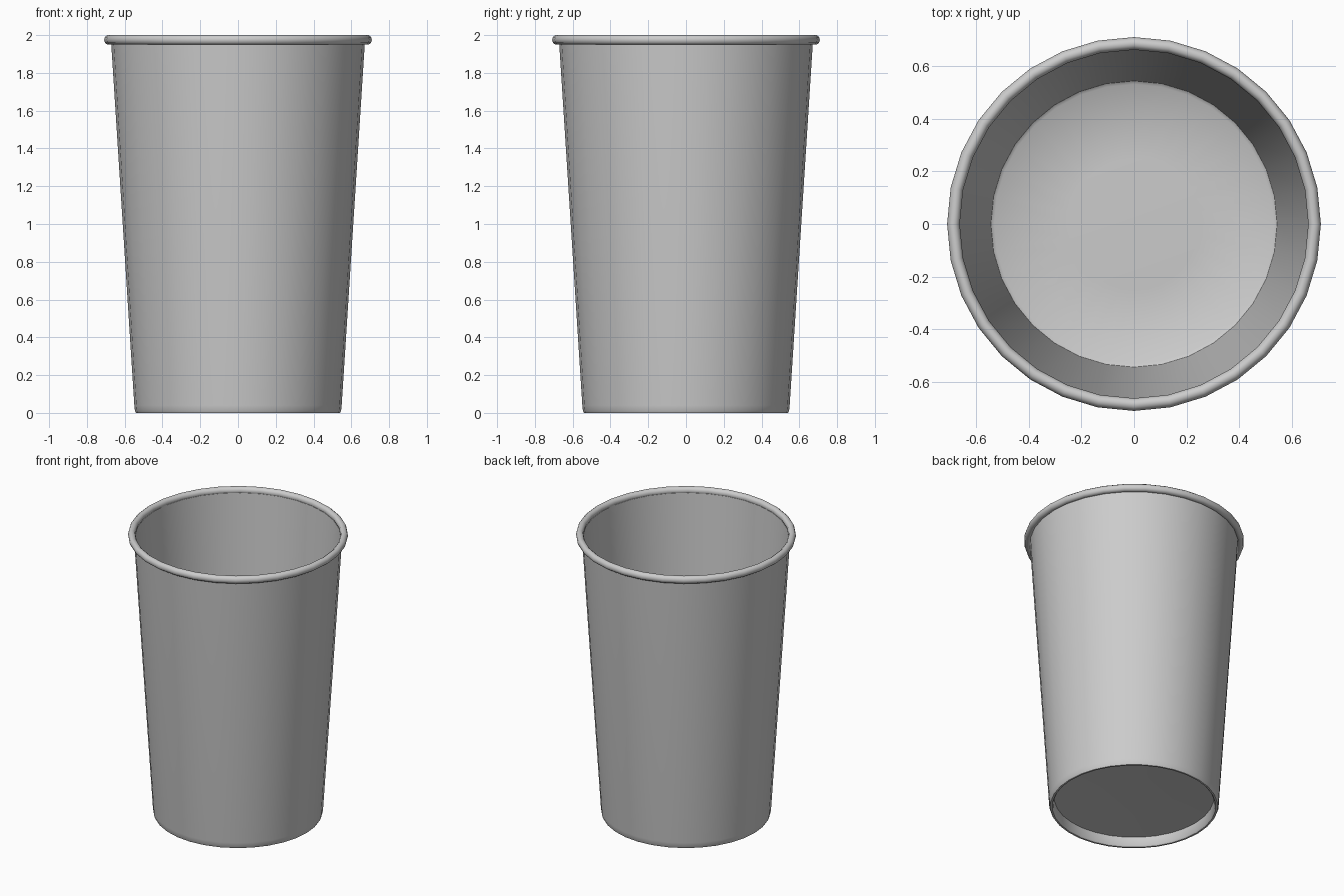
import bpy, bmesh, math

if "Cube" in bpy.data.objects:
    bpy.data.objects.remove(bpy.data.objects["Cube"])

SEGMENTS = 32

# Single grey material
grey = bpy.data.materials.new("light grey")
grey.use_nodes = True
colour = (0.6, 0.6, 0.6, 1)
grey.diffuse_color = colour
grey.node_tree.nodes["Principled BSDF"].inputs["Base Color"].default_value = colour


def lathe(name, profile, closed=False):
    """Spin an (r, z) profile around z; r = 0 ends become a fan."""
    bm = bmesh.new()
    verts = [bm.verts.new((r, 0, z)) for r, z in profile]
    edges = [bm.edges.new(pair) for pair in zip(verts, verts[1:])]
    if closed:
        edges.append(bm.edges.new((verts[-1], verts[0])))
    bmesh.ops.spin(bm, geom=verts + edges, cent=(0, 0, 0), axis=(0, 0, 1),
                   angle=math.tau, steps=SEGMENTS, use_duplicate=False)
    bmesh.ops.remove_doubles(bm, verts=bm.verts, dist=0.0005)
    bmesh.ops.recalc_face_normals(bm, faces=bm.faces)
    mesh = bpy.data.meshes.new(name)
    bm.to_mesh(mesh)
    bm.free()
    mesh.materials.append(grey)
    obj = bpy.data.objects.new(name, mesh)
    bpy.context.collection.objects.link(obj)
    bpy.ops.object.select_all(action="DESELECT")
    obj.select_set(True)
    bpy.context.view_layer.objects.active = obj
    bpy.ops.object.shade_smooth_by_angle(angle=math.radians(40))
    return obj


# Tapered shell: recessed underside, foot, outer wall, inner wall, slightly domed floor
lathe("cup_body", [
    (0, 0.078), (0.25, 0.075), (0.515, 0.067),
    (0.52, 0.01), (0.528, 0.0), (0.54, 0.0), (0.546, 0.012), (0.549, 0.04),
    (0.672, 1.965), (0.662, 1.965),
    (0.543, 0.095), (0.53, 0.085), (0.25, 0.092), (0, 0.095),
])

# Rolled lip
lathe("rolled_rim", [
    (0.685 + 0.024 * math.cos(a * math.tau / 10), 1.975 + 0.025 * math.sin((a + 0.0) * math.tau / 10) / math.sin(0.4 * math.pi))
    for a in range(10)
], closed=True)
